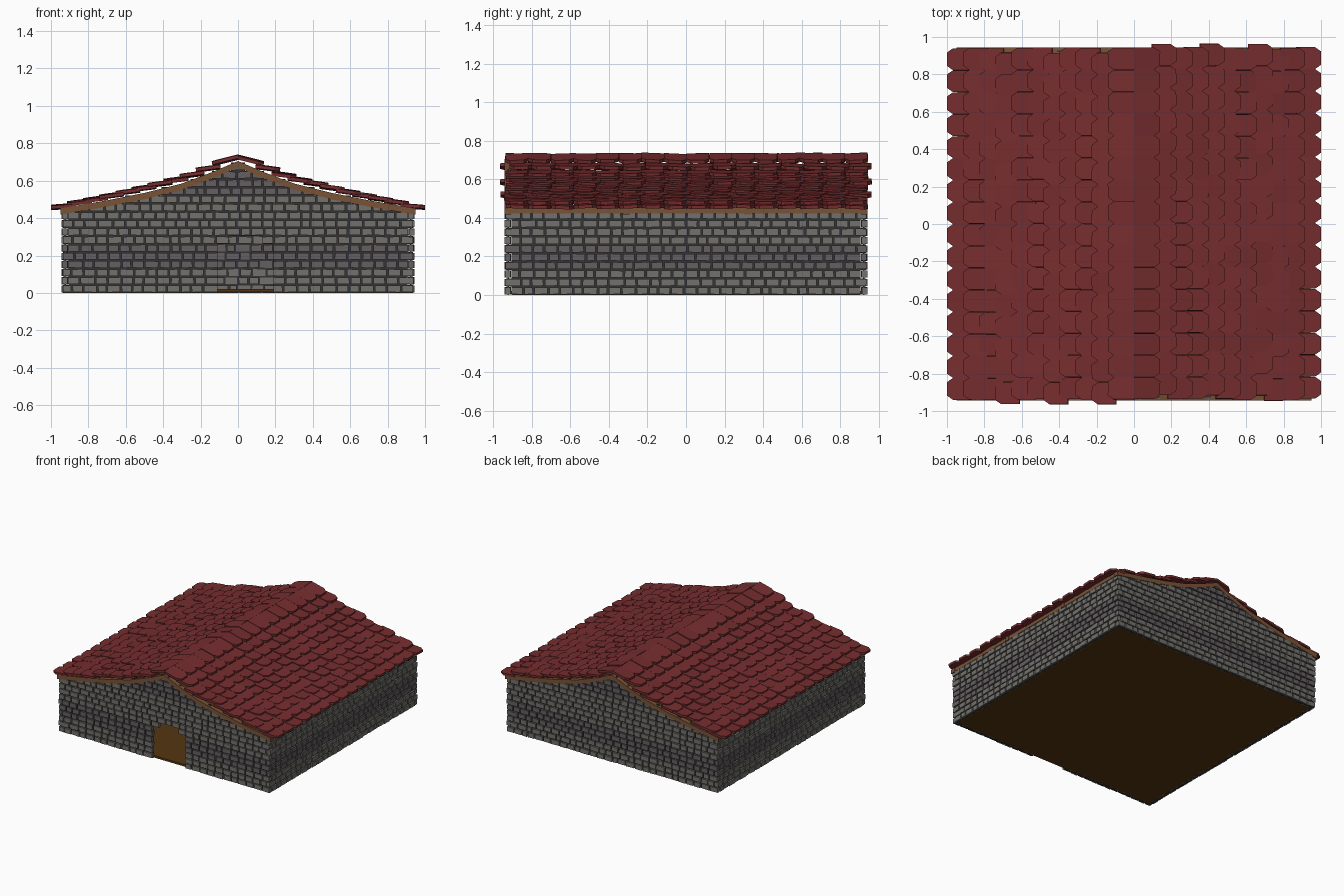
import bpy, bmesh, random
from math import pi, atan
from mathutils import Matrix, Vector

if "Cube" in bpy.data.objects:
    bpy.data.objects.remove(bpy.data.objects["Cube"])

random.seed(7)
R = 0.94            # half width of the walls
COURSE = 0.0435     # brick course height
DOOR_X = 0.04


def material(name, rgb):
    m = bpy.data.materials.new(name)
    m.diffuse_color = (*rgb, 1)
    m.use_nodes = True
    m.node_tree.nodes["Principled BSDF"].inputs["Base Color"].default_value = m.diffuse_color
    return m


GREY = material("stone_grey", (0.17, 0.165, 0.15))
MAUVE = material("stone_mauve", (0.13, 0.115, 0.122))
DARK = material("mortar_dark", (0.035, 0.033, 0.033))
RED = material("roof_red", (0.18, 0.026, 0.028))
WOOD = material("beam_wood", (0.19, 0.085, 0.037))
EARTH = material("floor_brown", (0.09, 0.036, 0.006))


def finish(name, bm, *mats):
    bmesh.ops.recalc_face_normals(bm, faces=bm.faces[:])
    me = bpy.data.meshes.new(name)
    bm.to_mesh(me)
    bm.free()
    for m in mats:
        me.materials.append(m)
    ob = bpy.data.objects.new(name, me)
    bpy.context.collection.objects.link(ob)
    return ob


def box(bm, centre, size, mat=0, frame=Matrix(), tilt=0.0):
    m = (frame @ Matrix.Translation(centre) @ Matrix.Rotation(tilt, 4, 'Y')
         @ Matrix.Diagonal((*size, 1)))
    vs = bmesh.ops.create_cube(bm, size=1, matrix=m)["verts"]
    for f in {f for v in vs for f in v.link_faces}:
        f.material_index = mat


def prism(bm, outline, offset):
    """Extrude a closed outline of points by an offset vector."""
    a = [bm.verts.new(p) for p in outline]
    b = [bm.verts.new(Vector(p) + Vector(offset)) for p in outline]
    bm.faces.new(a)
    bm.faces.new(b[::-1])
    n = len(a)
    for i in range(n):
        bm.faces.new((a[i], a[(i + 1) % n], b[(i + 1) % n], b[i]))


# Roof curve: top of the rafters, from ridge to eave
CURVE = [(0, 0.705), (0.14, 0.645), (0.3, 0.585), (0.5, 0.535), (0.7, 0.495), (0.95, 0.452)]


def half_width(z):
    """How far out the gable reaches at height z."""
    if z <= CURVE[-1][1]:
        return R
    for (x0, z0), (x1, z1) in zip(CURVE, CURVE[1:]):
        if z1 <= z <= z0:
            return min(R, x0 + (x1 - x0) * (z0 - z) / (z0 - z1))
    return 0


def run_of_bricks(bm, frame, a, b, row):
    """One course between a and b: dark core strip plus single bricks."""
    z = (row + 0.5) * COURSE
    mauve = 1 if row in (3, 4, 5) or row > 11 else 0
    box(bm, ((a + b) / 2, -0.923, z), (b - a - 0.01, 0.008, COURSE), 2, frame)
    n = max(1, round((b - a) / 0.066))
    cuts = [a + (b - a) * i / n for i in range(n + 1)]
    for i in range(1, n):
        cuts[i] += random.uniform(-0.012, 0.012) + (0.008 if row % 2 else -0.008)
    for p, q in zip(cuts, cuts[1:]):
        box(bm, ((p + q) / 2, -0.925 + random.uniform(-0.003, 0.003), z),
            (q - p - 0.009, 0.03, COURSE - 0.008), mauve, frame, random.uniform(-0.04, 0.04))


def wall(name, turn, gable, door=False):
    bm = bmesh.new()
    frame = Matrix.Rotation(turn, 4, 'Z')
    for row in range(16 if gable else 10):
        z = row * COURSE
        w = half_width(z + COURSE * 0.8)
        if row < 10:
            w = R if (row % 2 == 0) == gable else R - 0.03   # interlocked corners
        if w < 0.02:
            continue
        if door and row < 7:
            d = 0.145 if row < 6 else 0.085
            run_of_bricks(bm, frame, -w, DOOR_X - d, row)
            run_of_bricks(bm, frame, DOOR_X + d, w, row)
        else:
            run_of_bricks(bm, frame, -w, w, row)
    finish(name, bm, GREY, MAUVE, DARK)


wall("front_wall", 0, True, door=True)
wall("right_wall", pi / 2, False)
wall("back_wall", pi, True)
wall("left_wall", -pi / 2, False)

# Floor slab
bm = bmesh.new()
box(bm, (0, 0, 0.012), (1.84, 1.84, 0.016))
finish("floor", bm, EARTH)

# Four curved rafter frames
top = [(-x, z) for x, z in CURVE[:0:-1]] + CURVE
outline = top + [(x, z - 0.034) for x, z in reversed(top)]
for i, y in enumerate((-0.925, -0.31, 0.32, 0.925)):
    bm = bmesh.new()
    prism(bm, [(x, y - 0.018, z) for x, z in outline], (0, 0.036, 0))
    finish(f"rafter_{i + 1}", bm, WOOD)

# Eave plates on the side walls
for side, s in (("left", -1), ("right", 1)):
    bm = bmesh.new()
    box(bm, (s * 0.925, 0, 0.439), (0.036, 1.88, 0.03))
    finish(f"{side}_eave_plate", bm, WOOD)

# Roof tiles: height of each row's outer edge, ridge to eave
EDGE_Z = [0.70, 0.667, 0.632, 0.606, 0.584, 0.562, 0.541, 0.521, 0.503, 0.486, 0.466]
L, HW, THICK = 0.132, 0.0583, 0.018
SHAPE = [(-L, -HW), (-0.032, -HW), (0, -0.036), (0, 0.036), (-0.032, HW), (-L, HW)]

for side, turn in (("right", 0), ("left", pi)):
    bm = bmesh.new()
    frame = Matrix.Rotation(turn, 4, 'Z')
    for row, z in enumerate(EDGE_Z):
        slope = 0.25 if row == 0 else 0.07 if row == 10 else 0.13
        shift = 0.024 if row in (1, 4, 7) else random.uniform(-0.006, 0.006)
        for k in range(16):
            place = (frame
                     @ Matrix.Translation((0.14 + 0.086 * row, (k - 7.5) * 0.1175 + shift,
                                           z + random.uniform(-0.003, 0.003)))
                     @ Matrix.Rotation(atan(slope), 4, 'Y')
                     @ Matrix.Rotation(random.uniform(-0.06, 0.06), 4, 'X'))
            length = 1.09 if row == 0 else 1
            pts = [place @ Vector((u * length if u == -L else u, v, 0)) for u, v in SHAPE]
            prism(bm, pts, place.to_3x3() @ Vector((0, 0, -THICK)))
    finish(f"{side}_roof_tiles", bm, RED)
